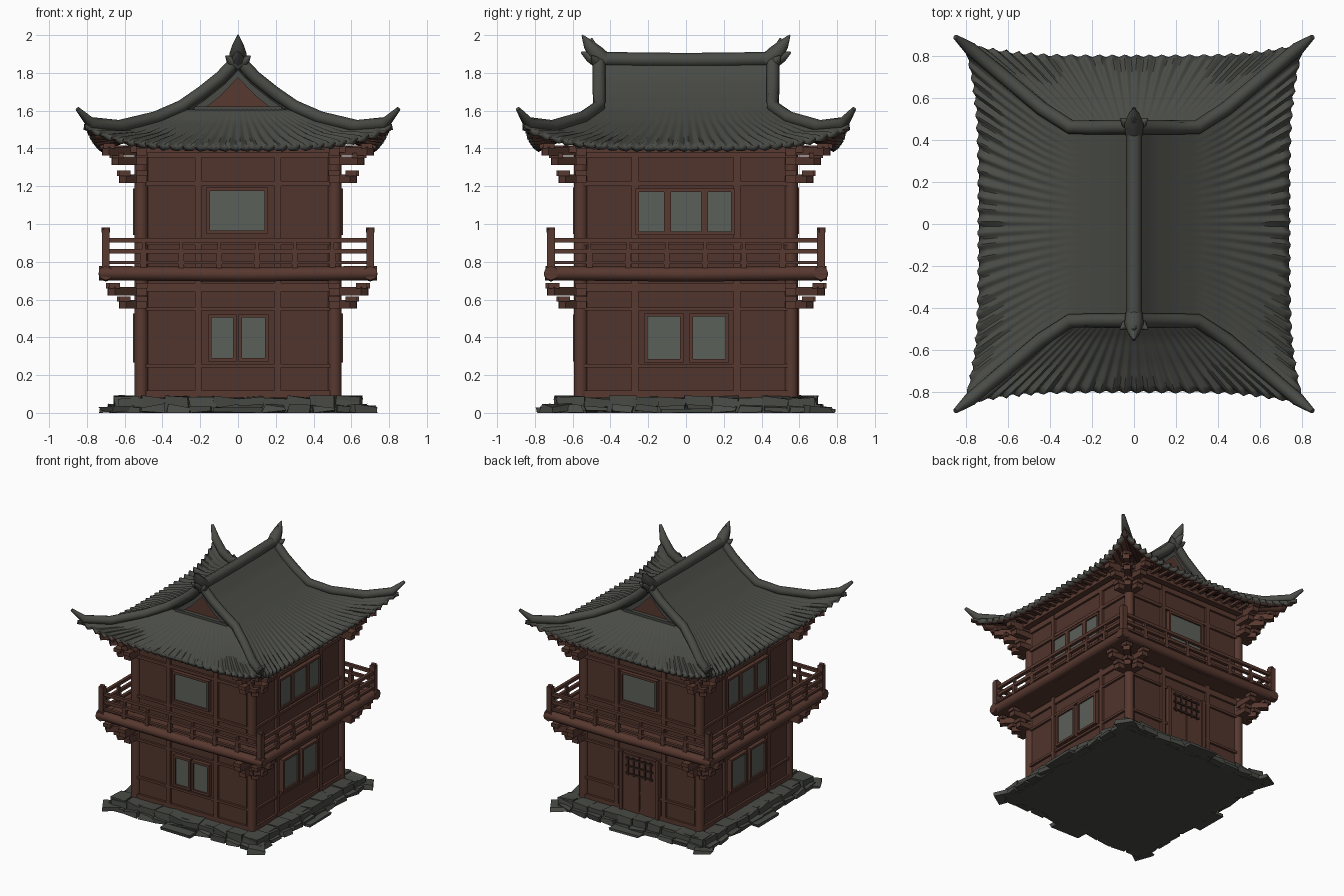
import bpy, bmesh, math, random
from mathutils import Vector, Matrix

if "Cube" in bpy.data.objects:
    bpy.data.objects.remove(bpy.data.objects["Cube"])
random.seed(4)

def material(name, rgb):
    m = bpy.data.materials.new(name)
    m.diffuse_color = (*rgb, 1)
    m.use_nodes = True
    m.node_tree.nodes["Principled BSDF"].inputs["Base Color"].default_value = m.diffuse_color
    return m

TILE = material("grey_tile", (0.068, 0.071, 0.061))
STONE = material("grey_stone", (0.066, 0.070, 0.060))
WALL = material("red_brown_wall", (0.085, 0.035, 0.026))
BEAM = material("red_brown_beam", (0.096, 0.040, 0.029))
PANE = material("pale_grey_pane", (0.105, 0.115, 0.098))
DARK = material("dark_grille", (0.028, 0.014, 0.011))

def finish(bm, name, *mats, smooth=None):
    me = bpy.data.meshes.new(name)
    bm.to_mesh(me)
    bm.free()
    for m in mats:
        me.materials.append(m)
    if smooth:
        me.polygons.foreach_set("use_smooth", [True] * len(me.polygons))
        me.set_sharp_from_angle(angle=math.radians(smooth))
    ob = bpy.data.objects.new(name, me)
    bpy.context.collection.objects.link(ob)
    return ob

def box(bm, c, s, turn=0, jitter=0):
    mat = Matrix.Translation(c) @ Matrix.Rotation(turn, 4, 'Z') @ Matrix.Diagonal((*s, 1))
    vs = bmesh.ops.create_cube(bm, size=1, matrix=mat)['verts']
    for v in vs:
        v.co += Vector([random.uniform(-jitter, jitter) for _ in range(3)])
        if jitter:
            v.co.z = max(0, v.co.z)

def sbox(bm, k, a, d, z, wa, wd, wz, jitter=0):
    """Box on side k (front, right, back, left): a along, d outward."""
    x, y = [(a, -d), (d, a), (-a, d), (-d, -a)][k]
    box(bm, (x, y, z), (wd, wa, wz) if k % 2 else (wa, wd, wz), 0, jitter)

def tube(bm, pts, radii, n=8):
    """Round bar through points with a radius at each one."""
    pts = [Vector(p) for p in pts]
    rings = []
    for i, p in enumerate(pts):
        t = (pts[min(i + 1, len(pts) - 1)] - pts[max(i - 1, 0)]).normalized()
        ref = Vector((0, 0, 1)) if abs(t.z) < 0.9 else Vector((1, 0, 0))
        u = t.cross(ref).normalized()
        w = u.cross(t)
        rings.append([bm.verts.new(p + radii[i] * (u * math.cos(q) + w * math.sin(q)))
                      for q in [2 * math.pi * j / n for j in range(n)]])
    fs = [bm.faces.new((r[j], r[(j + 1) % n], s[(j + 1) % n], s[j]))
          for r, s in zip(rings, rings[1:]) for j in range(n)]
    fs += [bm.faces.new(rings[0]), bm.faces.new(rings[-1])]
    bmesh.ops.recalc_face_normals(bm, faces=fs)

CORNERS = [(sx, sy) for sx in (-1, 1) for sy in (-1, 1)]
WX, WY = 0.525, 0.565                      # wall half sizes
HALF, OUT = [WX, WY, WX, WY], [WY, WX, WY, WX]

# Stone base: core, edge stones and a step slab per side
bm = bmesh.new()
box(bm, (0, 0, 0.04), (1.25, 1.33, 0.08))
for k in range(4):
    half, out = [0.64, 0.68, 0.64, 0.68][k], [0.68, 0.64, 0.68, 0.64][k]
    n = 10
    for i in range(n):
        a = -half + (i + 0.5) * 2 * half / n
        sbox(bm, k, a, out - 0.05, 0.042, 2 * half / n, 0.12, 0.08, 0.012)
        sbox(bm, k, a, out + 0.005, 0.02, 1.8 * half / n, 0.07, 0.035, 0.012)
    sbox(bm, k, 0, out + 0.03, 0.012, 0.26, 0.16 if k % 2 == 0 else 0.12, 0.024, 0.006)
for sx, sy in CORNERS:
    box(bm, (sx * 0.64, sy * 0.68, 0.02), (0.13, 0.13, 0.035), 0.5, 0.012)
finish(bm, "stone_base", STONE)

# Walls
bm = bmesh.new()
box(bm, (0, 0, 0.75), (2 * WX, 2 * WY, 1.36))
finish(bm, "walls", WALL)

# Corner columns
bm = bmesh.new()
for sx, sy in CORNERS:
    tube(bm, [(sx * 0.512, sy * 0.557, z) for z in (0.08, 0.75, 1.42)], [0.037] * 3, 12)
finish(bm, "corner_columns", BEAM, smooth=40)

# Timber framing: horizontal beams and uprights
bm = bmesh.new()
for k in range(4):
    h, o = HALF[k], OUT[k]
    for z, t in ((0.10, 0.035), (0.25, 0.018), (0.55, 0.018), (0.665, 0.045),
                 (0.90, 0.02), (1.215, 0.025), (1.375, 0.045)):
        sbox(bm, k, 0, o + 0.004, z, 2 * h, 0.026, t)
    m = 0.27 if k % 2 else 0.21
    for a in (-m, m):
        sbox(bm, k, a, o + 0.005, 0.74, 0.035, 0.03, 1.3)
finish(bm, "wall_framing", BEAM)

# Windows: frame bars around pale panes
frames, panes = bmesh.new(), bmesh.new()

def window(k, a0, a1, z0, z1):
    a, z, w, h, d = (a0 + a1) / 2, (z0 + z1) / 2, a1 - a0, z1 - z0, OUT[k]
    sbox(panes, k, a, d + 0.016, z, w, 0.008, h)
    for s in (-1, 1):
        sbox(frames, k, a + s * (w / 2 + 0.008), d + 0.01, z, 0.018, 0.044, h + 0.034)
        sbox(frames, k, a, d + 0.01, z + s * (h / 2 + 0.008), w, 0.044, 0.018)

for k in (0, 2):
    window(k, -0.15, 0.14, 0.965, 1.175)
window(0, -0.14, -0.025, 0.29, 0.505)
window(0, 0.02, 0.145, 0.29, 0.505)
for k in (1, 3):
    for a0, a1 in ((-0.25, -0.115), (-0.08, 0.08), (0.115, 0.24)):
        window(k, a0, a1, 0.96, 1.17)
    window(k, -0.205, -0.03, 0.285, 0.51)
    window(k, 0.035, 0.21, 0.285, 0.51)
finish(frames, "window_frames", BEAM)
finish(panes, "window_panes", PANE)

# Back door with a dark lattice in its upper half
bm = bmesh.new()
for s in (-1, 1):
    sbox(bm, 2, s * 0.075, WY + 0.01, 0.32, 0.14, 0.03, 0.44)
    sbox(bm, 2, s * 0.16, WY + 0.012, 0.32, 0.025, 0.045, 0.47)
finish(bm, "back_door", BEAM)
bm = bmesh.new()
for i in range(5):
    sbox(bm, 2, -0.1 + 0.05 * i, WY + 0.028, 0.45, 0.014, 0.008, 0.15)
for z in (0.39, 0.45, 0.51):
    sbox(bm, 2, 0, WY + 0.029, z, 0.24, 0.008, 0.014)
finish(bm, "door_lattice", DARK)

# Balcony floor with round edge beams
bm = bmesh.new()
box(bm, (0, 0, 0.735), (1.40, 1.43, 0.06))
for s in (-1, 1):
    tube(bm, [(-0.735, s * 0.715, 0.74), (0, s * 0.715, 0.733), (0.735, s * 0.715, 0.74)], [0.038] * 3)
    tube(bm, [(s * 0.70, -0.745, 0.74), (s * 0.70, 0, 0.733), (s * 0.70, 0.745, 0.74)], [0.038] * 3)
finish(bm, "balcony_floor", BEAM, smooth=50)

# Balcony railing
bm = bmesh.new()
for sx, sy in CORNERS:
    box(bm, (sx * 0.70, sy * 0.715, 0.86), (0.042, 0.042, 0.22))
    box(bm, (sx * 0.70, sy * 0.715, 0.968), (0.034, 0.034, 0.025), 0.4)
for k in range(4):
    h, o = [0.70, 0.715, 0.70, 0.715][k], [0.715, 0.70, 0.715, 0.70][k]
    for z, t in ((0.915, 0.024), (0.855, 0.024), (0.795, 0.016)):
        sbox(bm, k, 0, o, z, 2 * h, 0.024, t)
    for i in range(1, 7):
        a = -h + i * 2 * h / 7
        sbox(bm, k, a, o, 0.81, 0.03, 0.028, 0.09)
        sbox(bm, k, a, o, 0.885, 0.018, 0.02, 0.05)
finish(bm, "balcony_railing", BEAM)

# Stepped brackets at the corners below balcony and roof
bm = bmesh.new()
for sx, sy in CORNERS:
    for z, r in ((0.575, 0.10), (0.645, 0.16), (1.24, 0.10), (1.335, 0.14), (1.385, 0.19)):
        x, y = sx * 0.51, sy * 0.555
        box(bm, (x + sx * r / 2, y, z), (r + 0.04, 0.055, 0.045))
        box(bm, (x, y + sy * r / 2, z), (0.055, r + 0.04, 0.045))
        box(bm, (x + sx * r / 2, y + sy * r / 2, z), (r * 1.41, 0.05, 0.045), math.atan2(sy, sx))
        for dx, dy in ((r, 0), (0, r), (r * 0.9, r * 0.9)):
            box(bm, (x + sx * dx, y + sy * dy, z + 0.028), (0.06, 0.06, 0.028))
finish(bm, "corner_brackets", BEAM)

# Eave beams under the roof
bm = bmesh.new()
for k in range(4):
    sbox(bm, k, 0, OUT[k] + 0.06, 1.395, 2 * HALF[k] + 0.16, 0.05, 0.035)
    for i in range(15):
        sbox(bm, k, (i - 7) * HALF[k] / 7, OUT[k] + 0.09, 1.405, 0.022, 0.18, 0.02)
finish(bm, "eave_beams", BEAM)

# Roof rows from ridge to eave: x mid, x hip, y mid, y hip, height, corner lift
ROWS = [(0, 0, .46, .46, 1.86, 0), (.09, .09, .46, .46, 1.765, 0), (.19, .19, .46, .46, 1.685, 0),
        (.30, .30, .46, .46, 1.61, 0), (.43, .44, .55, .55, 1.54, .01),
        (.60, .63, .68, .71, 1.47, .035), (.74, .815, .80, .865, 1.42, .11)]

def row(t):
    i = min(int(t), 5)
    return [a + (b - a) * (t - i) for a, b in zip(ROWS[i], ROWS[i + 1])]

def main_slope(s, t, v):
    xm, xh, ym, yh, z, lift = row(t)
    return Vector((s * (xm + (xh - xm) * v**4), v * yh, z + lift * v**4))

def end_slope(s, t, v):
    xm, xh, ym, yh, z, lift = row(t)
    return Vector((v * xh, s * (ym + (yh - ym) * v**4), z + lift * v**4))

bm = bmesh.new()
N = 140
for fn, t0, waves in ((main_slope, 0, 28), (end_slope, 3, 26)):
    for s in (-1, 1):
        grid = []
        for i in range(int((6 - t0) * 4) + 1):
            t, line = t0 + i / 4, []
            for j in range(N + 1):
                v = 2 * j / N - 1
                p = fn(s, t, v)
                amp = 0.010 * (max(0, t - 2.5) / 3.5)**2 * (1 - v**8)
                wave = math.sin(v * waves * math.pi + 0.8 * math.sin(v * 9))
                p.z += amp * wave                     # tile rolls
                p[0 if fn is main_slope else 1] += s * amp * 0.6 * wave
                line.append(bm.verts.new(p))
            grid.append(line)
        for a, b in zip(grid, grid[1:]):
            for j in range(N):
                q = (a[j], a[j + 1], b[j + 1], b[j])
                f = bm.faces.new(q)
                f.normal_update()
                if f.normal.z < 0:
                    f.normal_flip()
bmesh.ops.remove_doubles(bm, verts=bm.verts, dist=0.0005)
roof = finish(bm, "tiled_roof", TILE, BEAM, smooth=50)
mod = roof.modifiers.new("thickness", 'SOLIDIFY')
mod.thickness, mod.offset, mod.material_offset = 0.032, -1, 1

# Gables: red board with grey verge bands
boards, verges = bmesh.new(), bmesh.new()
for s in (-1, 1):
    tri = [(-0.24, 1.59), (0.24, 1.59), (0, 1.80)]
    boards.faces.new([boards.verts.new((x, s * 0.435, z)) for x, z in tri[::s]])
    for sx in (-1, 1):
        for i in range(3):
            (x0, *_, z0, _), (x1, *_, z1, _) = ROWS[i], ROWS[i + 1]
            quad = [(x0, z0), (x1, z1), (x1, max(z1 - 0.085, 1.55)), (x0, z0 - 0.085)]
            for y in (0.455, 0.442):
                verges.faces.new([verges.verts.new((sx * x, s * y, z)) for x, z in quad])
    box(verges, (0, s * 0.452, 1.61), (0.46, 0.03, 0.025))
finish(boards, "gable_boards", BEAM)
finish(verges, "gable_verges", TILE)

# Hip ridges running from the gable peak to upturned corners
bm = bmesh.new()
for sx, sy in CORNERS:
    pts = [(sx * r[1], sy * r[3], r[4] + r[5] + 0.012) for r in ROWS]
    pts[-1] = (sx * 0.78, sy * 0.835, 1.535)
    pts.append((sx * 0.85, sy * 0.89, 1.61))
    tube(bm, pts, [0.034] * 5 + [0.034, 0.032, 0.012])
finish(bm, "hip_ridges", TILE, smooth=50)

# Main ridge with forked horn finials
bm = bmesh.new()
tube(bm, [(0, y, 1.868 + 0.03 * y * y) for y in (-.48, -.24, 0, .24, .48)], [0.038] * 5)
for s in (-1, 1):
    tube(bm, [(0, s * 0.42, 1.86), (0, s * 0.475, 1.90), (0, s * 0.515, 1.95), (0, s * 0.55, 2.0)],
         [0.04, 0.046, 0.03, 0.004])
    tube(bm, [(0, s * 0.46, 1.86), (0, s * 0.51, 1.885), (0, s * 0.555, 1.91)], [0.04, 0.028, 0.005])
    tube(bm, [(0, s * 0.48, 1.90), (0, s * 0.495, 1.95), (0, s * 0.50, 1.985)], [0.03, 0.02, 0.004])
    for sx in (-1, 1):
        tube(bm, [(0, s * 0.46, 1.85), (sx * 0.045, s * 0.485, 1.87), (sx * 0.065, s * 0.50, 1.89)],
             [0.04, 0.022, 0.004])
finish(bm, "main_ridge", TILE, smooth=50)
